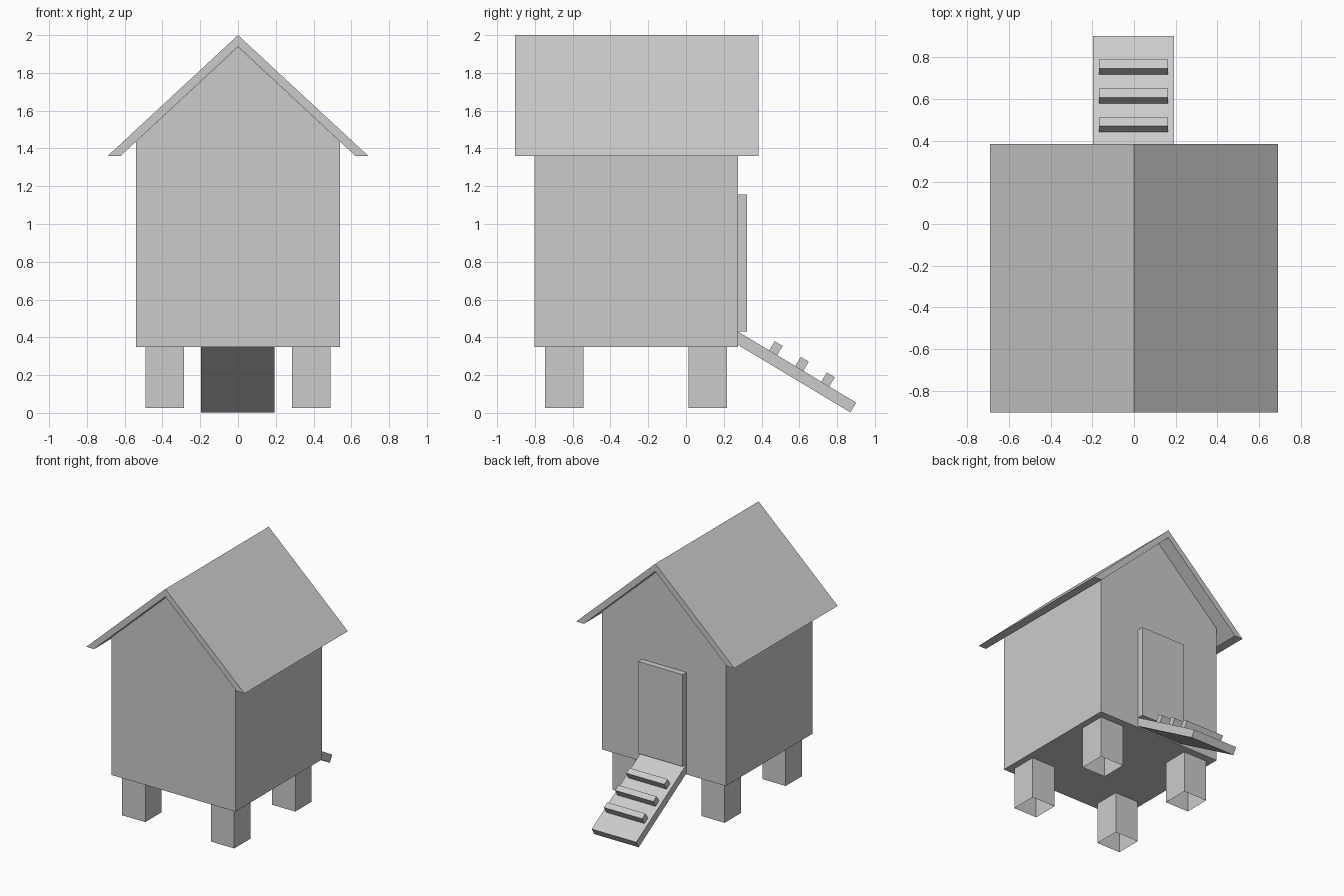
import bpy, bmesh
from mathutils import Vector

if "Cube" in bpy.data.objects:
    bpy.data.objects.remove(bpy.data.objects["Cube"])


def prism(name, profile, axis, start, end, caps=True):
    """Sweep a closed 2D profile along an axis (x: y,z  y: x,z  z: x,y)."""
    def place(p, t):
        a, b = p
        return {'x': (t, a, b), 'y': (a, t, b), 'z': (a, b, t)}[axis]
    bm = bmesh.new()
    lo = [bm.verts.new(place(p, start)) for p in profile]
    hi = [bm.verts.new(place(p, end)) for p in profile]
    n = len(profile)
    for i in range(n):
        j = (i + 1) % n
        bm.faces.new((lo[i], lo[j], hi[j], hi[i]))
    if caps:
        bm.faces.new(lo[::-1])
        bm.faces.new(hi)
    bmesh.ops.recalc_face_normals(bm, faces=bm.faces)
    mesh = bpy.data.meshes.new(name)
    bm.to_mesh(mesh)
    bm.free()
    obj = bpy.data.objects.new(name, mesh)
    bpy.context.collection.objects.link(obj)
    return obj


def rect(x0, x1, y0, y1):
    return [(x0, y0), (x1, y0), (x1, y1), (x0, y1)]


def slanted(corner, along, across, length, depth):
    """Rectangle in the y-z plane, running from its upper inner corner."""
    c = Vector(corner)
    a, d = along * length, across * depth
    return [c, c + a, c + a + d, c + d]


# House body with gable ends
prism("house_body", [(-0.54, 0.35), (0.54, 0.35), (0.54, 1.436), (0, 1.938), (-0.54, 1.436)],
      'y', -0.803, 0.275)

# Overhanging roof with level-cut eaves
prism("roof", [(-0.69, 1.36), (0, 2.0), (0.69, 1.36), (0.622, 1.36), (0, 1.94), (-0.622, 1.36)],
      'y', -0.905, 0.383)

# Four open-ended hollow legs
for side, x in (("left", -0.388), ("right", 0.388)):
    for end, y in (("front", -0.645), ("back", 0.116)):
        h = 0.102
        prism(f"{end}_{side}_leg", rect(x - h, x + h, y - h, y + h), 'z', 0.025, 0.35, caps=False)

# Door slab on the back wall
prism("door", rect(0.27, 0.323, 0.43, 1.155), 'x', -0.197, 0.192)

# Sloping entrance ramp
along = Vector((0.625, -0.375)).normalized()
up = Vector((-along.y, along.x))
top = Vector((0.275, 0.43))
prism("ramp", slanted(top, along, -up, 0.73, 0.06), 'x', -0.197, 0.192)

# Ramp treads
for i in range(3):
    base = top + along * (0.193 + 0.161 * i) - up * 0.005
    prism(f"ramp_tread_{i + 1}", slanted(base, along, up, 0.049, 0.062), 'x', -0.169, 0.164)
